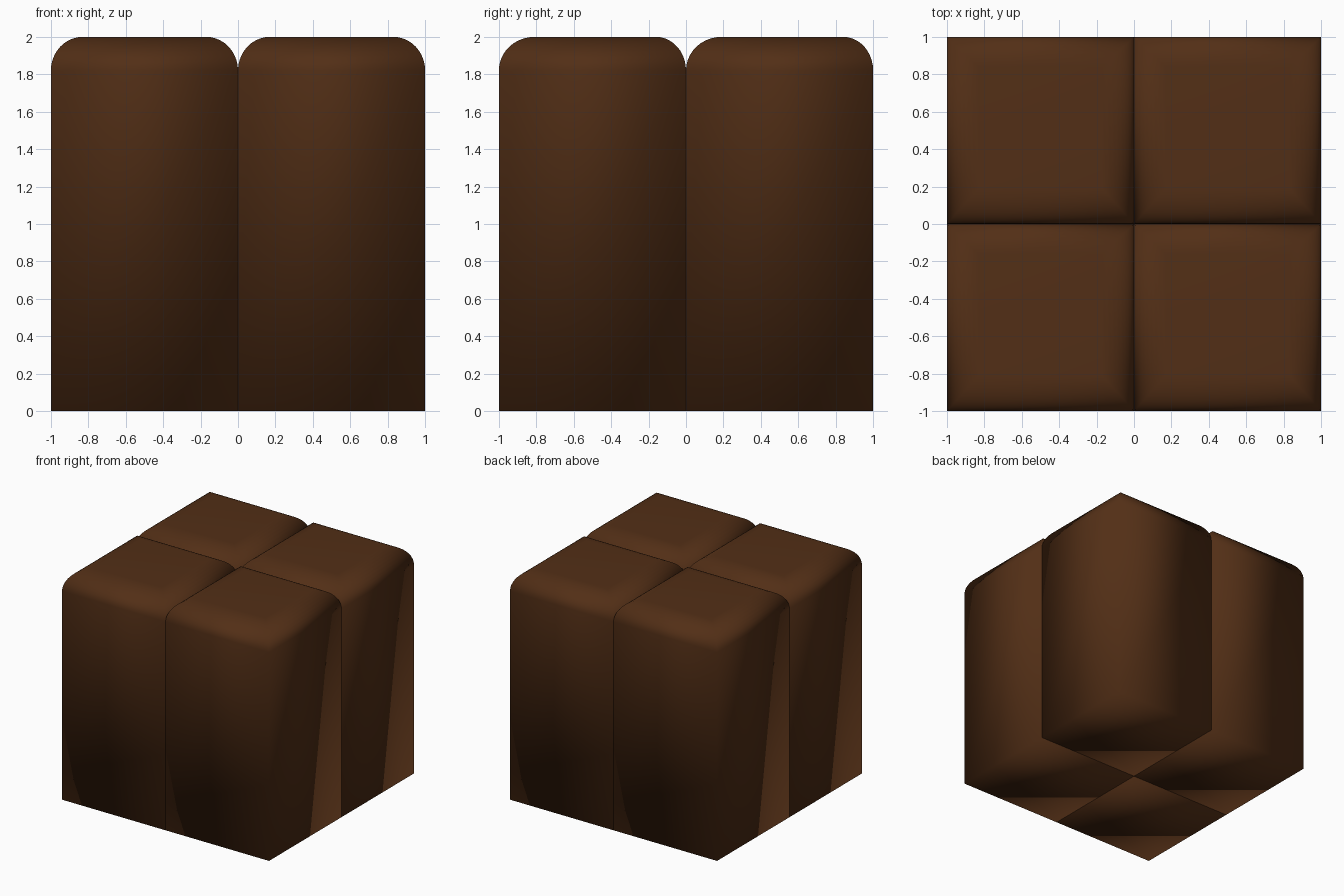
import bpy, bmesh, math

if "Cube" in bpy.data.objects:
    bpy.data.objects.remove(bpy.data.objects["Cube"])

# dark chocolate
choc = bpy.data.materials.new("dark_chocolate")
choc.diffuse_color = (0.085, 0.028, 0.008, 1)
choc.use_nodes = True
choc.node_tree.nodes["Principled BSDF"].inputs["Base Color"].default_value = choc.diffuse_color

SEG = 10            # steps in the rounded top edge
DROP = 0.18         # height of the rounding
SIDE, FRONT, BACK = 0.17, 0.19, 0.16   # inset of the rounding on each side


def square(name, x0, y0):
    """One unit-wide square with mitred, rounded top edges."""
    bm = bmesh.new()

    def ring(t, z):
        a, b = x0 + SIDE * t, x0 + 1 - SIDE * t
        c, d = y0 + FRONT * t, y0 + 1 - BACK * t
        return [bm.verts.new((x, y, z)) for x, y in ((a, c), (b, c), (b, d), (a, d))]

    rings = [ring(0, 0)]
    for i in range(SEG + 1):
        a = math.pi / 2 * i / SEG
        rings.append(ring(1 - math.cos(a), 2 - DROP + DROP * math.sin(a)))
    for lo, hi in zip(rings, rings[1:]):
        for k in range(4):
            n = (k + 1) % 4
            bm.faces.new((lo[k], lo[n], hi[n], hi[k]))
    bm.faces.new(rings[0][::-1])
    bm.faces.new(rings[-1])
    for f in bm.faces:
        f.smooth = True
    mesh = bpy.data.meshes.new(name)
    bm.to_mesh(mesh)
    bm.free()
    mesh.materials.append(choc)
    ob = bpy.data.objects.new(name, mesh)
    bpy.context.collection.objects.link(ob)


# four squares side by side
for xn, x0 in (("left", -1), ("right", 0)):
    for yn, y0 in (("front", -1), ("back", 0)):
        square(f"chocolate_square_{yn}_{xn}", x0, y0)
